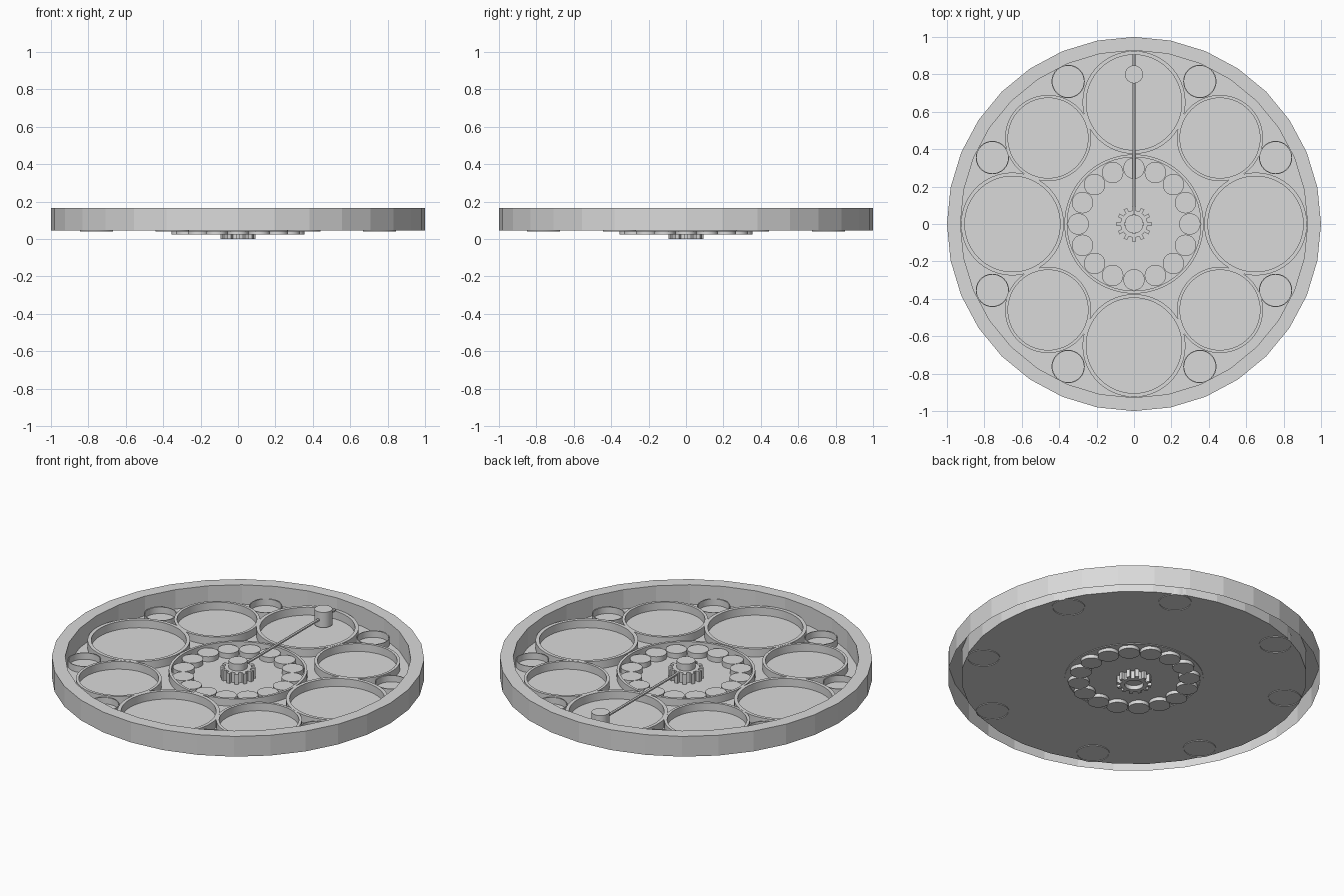
import bpy, bmesh, math

if "Cube" in bpy.data.objects:
    bpy.data.objects.remove(bpy.data.objects["Cube"])

grey = bpy.data.materials.new("light_grey")
grey.diffuse_color = (0.7, 0.7, 0.7, 1)
grey.use_nodes = True
grey.node_tree.nodes["Principled BSDF"].inputs["Base Color"].default_value = grey.diffuse_color


def finish(name, bm, smooth=False):
    me = bpy.data.meshes.new(name)
    bm.to_mesh(me)
    bm.free()
    me.materials.append(grey)
    ob = bpy.data.objects.new(name, me)
    bpy.context.collection.objects.link(ob)
    if smooth:
        bpy.ops.object.select_all(action='DESELECT')
        ob.select_set(True)
        bpy.context.view_layer.objects.active = ob
        bpy.ops.object.shade_smooth_by_angle(angle=math.radians(30))
    return ob


def lathe(name, profile, segs, centre=(0, 0), smooth=True, closed=False):
    """Spin (radius, z) points around a vertical axis."""
    bm = bmesh.new()
    rings = []
    for r, z in profile:
        ring = []
        for i in range(segs):
            a = 2 * math.pi * i / segs
            ring.append(bm.verts.new((centre[0] + r * math.cos(a), centre[1] + r * math.sin(a), z)))
        rings.append(ring)
    pairs = list(zip(rings, rings[1:]))
    if closed:
        pairs.append((rings[-1], rings[0]))
    for lo, hi in pairs:
        for i in range(segs):
            j = (i + 1) % segs
            bm.faces.new((lo[i], lo[j], hi[j], hi[i]))
    return finish(name, bm, smooth)


def cylinder(name, r, z0, z1, segs, centre=(0, 0), smooth=True):
    bm = bmesh.new()
    bmesh.ops.create_cone(bm, cap_ends=True, segments=segs, radius1=r, radius2=r, depth=z1 - z0)
    bmesh.ops.translate(bm, verts=bm.verts, vec=(centre[0], centre[1], (z0 + z1) / 2))
    return finish(name, bm, smooth)


def tube(name, ro, ri, z0, z1, segs, centre=(0, 0)):
    return lathe(name, [(ro, z0), (ro, z1), (ri, z1), (ri, z0)], segs, centre, closed=True)


# Outer rim, open underneath, and the floor plate
lathe("outer_rim", [(1, .045), (1, .165), (.928, .165), (.928, .045)], 32, smooth=False)
cylinder("floor_plate", .928, .045, .05, 32, smooth=False)

# Large and medium dial rings, alternating round the plate
for k in range(4):
    a = k * math.pi / 2
    tube("large_ring", .275, .255, .047, .097, 64, (.65 * math.cos(a), .65 * math.sin(a)))
    b = a + math.pi / 4
    tube("medium_ring", .23, .214, .047, .096, 64, (.65 * math.cos(b), .65 * math.sin(b)))

# Small rings near the rim, poking just below the plate
for sx in (-1, 1):
    for sy in (-1, 1):
        for x, y in ((.352, .762), (.757, .355)):
            tube("small_ring", .089, .084, .041, .088, 32, (sx * x, sy * y))

# Central bearing: race and rollers
tube("bearing_race", .372, .357, .041, .094, 64)
for k in range(16):
    a = k * math.pi / 8
    cylinder("bearing_roller", .057, .025, .08, 32, (.298 * math.cos(a), .298 * math.sin(a)))

# Toothed pinion with a bored centre
TEETH = 12
bm = bmesh.new()
outline = []
for t in range(TEETH):
    for off, r in ((-.5, .072), (-.24, .072), (-.2, .094), (.2, .094), (.24, .072)):
        a = 2 * math.pi * (t + off) / TEETH
        outline.append((a, r))
layers = []
for z in (0, .11):
    outer = [bm.verts.new((r * math.cos(a), r * math.sin(a), z)) for a, r in outline]
    inner = [bm.verts.new((.05 * math.cos(a), .05 * math.sin(a), z)) for a, r in outline]
    layers.append((outer, inner))
(o0, i0), (o1, i1) = layers
n = len(outline)
for i in range(n):
    j = (i + 1) % n
    bm.faces.new((o0[i], o0[j], o1[j], o1[i]))
    bm.faces.new((i0[j], i0[i], i1[i], i1[j]))
    bm.faces.new((o1[i], o1[j], i1[j], i1[i]))
    bm.faces.new((o0[j], o0[i], i0[i], i0[j]))
finish("pinion", bm)
cylinder("pinion_shaft", .05, .025, .15, 32)

# Thin arm with a knob near its end
bm = bmesh.new()
bmesh.ops.create_cone(bm, cap_ends=True, segments=12, radius1=.008, radius2=.008, depth=.86)
for v in bm.verts:
    x, y, z = v.co
    v.co = (x, z + .475, .103 - y)
bmesh.ops.recalc_face_normals(bm, faces=bm.faces)
finish("arm", bm, True)
cylinder("arm_knob", .048, .06, .15, 32, (0, .8))
